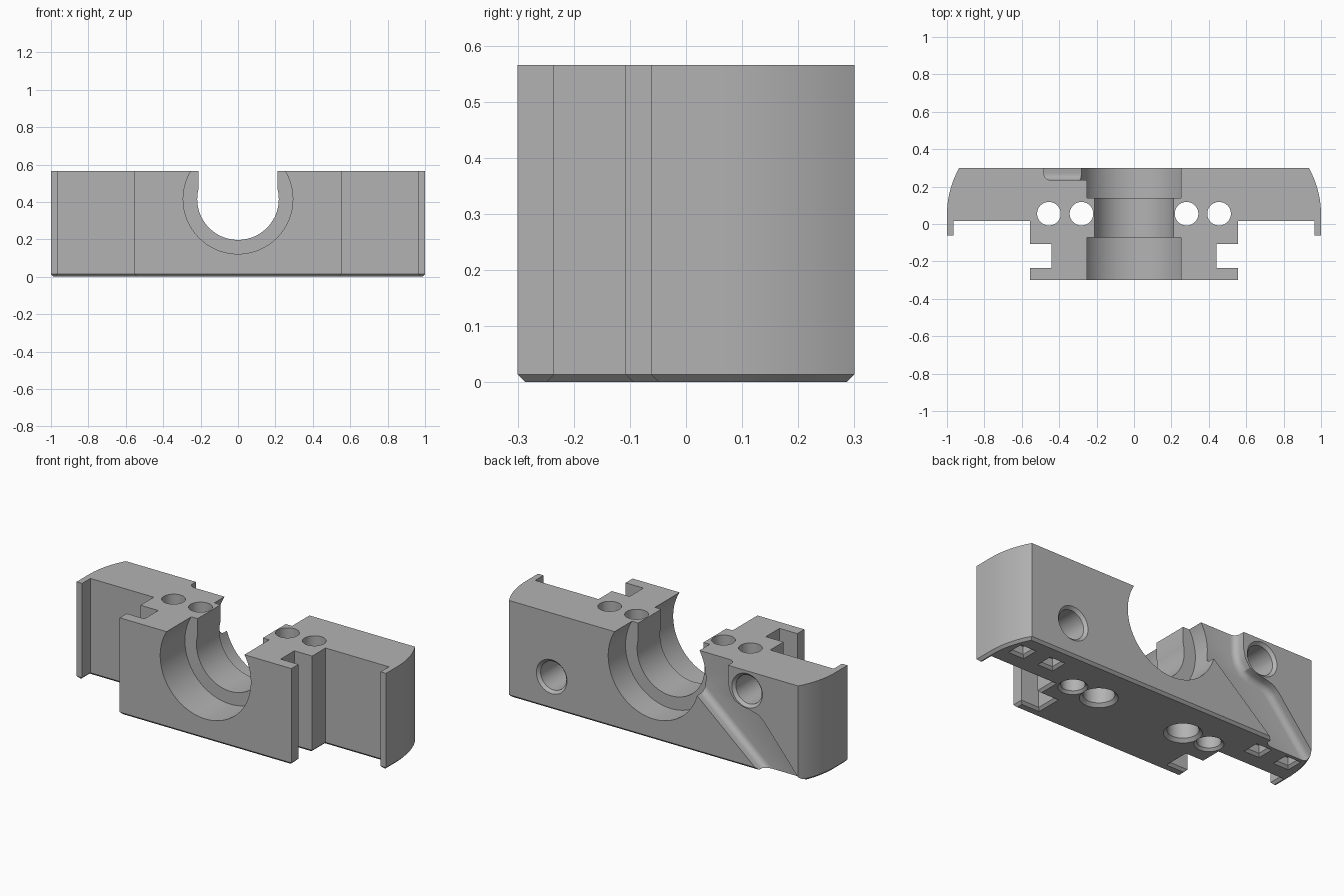
import bpy, bmesh, math
from mathutils import Matrix, Vector

cube = bpy.data.objects.get("Cube")
if cube:
    bpy.data.objects.remove(cube, do_unlink=True)

HEIGHT = 0.565
BACK = 0.3
CHAMFER = 0.014

steel = bpy.data.materials.new("grey_steel")
steel.use_nodes = True
grey = (0.45, 0.45, 0.45, 1)
steel.diffuse_color = grey
steel.node_tree.nodes["Principled BSDF"].inputs["Base Color"].default_value = grey


def finish(name, bm):
    bmesh.ops.recalc_face_normals(bm, faces=bm.faces)
    mesh = bpy.data.meshes.new(name)
    bm.to_mesh(mesh)
    bm.free()
    mesh.materials.append(steel)
    obj = bpy.data.objects.new(name, mesh)
    bpy.context.collection.objects.link(obj)
    return obj


def prism(name, points, start, end, along_y=False, bevel=0.0, segments=1):
    """Extrude an outline along z or y, easing the edges of the start face."""
    bm = bmesh.new()
    place = (lambda a, b: (a, start, b)) if along_y else (lambda a, b: (a, b, start))
    base = bm.faces.new([bm.verts.new(place(a, b)) for a, b in points])
    rim = list(base.edges)
    grown = bmesh.ops.extrude_face_region(bm, geom=[base], use_keep_orig=True)
    shift = Vector((0, end - start, 0) if along_y else (0, 0, end - start))
    bmesh.ops.translate(bm, vec=shift,
                        verts=[v for v in grown["geom"] if isinstance(v, bmesh.types.BMVert)])
    bmesh.ops.recalc_face_normals(bm, faces=bm.faces)
    if bevel:
        bmesh.ops.bevel(bm, geom=rim, offset=bevel, segments=segments,
                        profile=0.5, affect="EDGES")
    return finish(name, bm)


def turned(name, profile, location, axis="Z", sides=48):
    """Lathe a list of (radius, distance along the axis)."""
    bm = bmesh.new()
    rings = []
    for radius, along in profile:
        rings.append([bm.verts.new((radius * math.cos(i * math.tau / sides),
                                    radius * math.sin(i * math.tau / sides), along))
                      for i in range(sides)])
    for low, high in zip(rings, rings[1:]):
        for i in range(sides):
            j = (i + 1) % sides
            bm.faces.new((low[i], low[j], high[j], high[i]))
    bm.faces.new(rings[0][::-1])
    bm.faces.new(rings[-1])
    turn = Matrix.Rotation(-math.pi / 2, 4, "X") if axis == "Y" else Matrix()
    bm.transform(Matrix.Translation(location) @ turn)
    return finish(name, bm)


# Block: half outline with rounded end, hooked lip and T-shaped tongue
half = [(0.555, -BACK), (0.555, -0.235), (0.44, -0.235), (0.44, -0.108),
        (0.555, -0.108), (0.555, 0.015), (0.965, 0.015), (0.965, -0.062), (1, -0.062)]
arc_radius = 0.51
sweep = math.asin(0.25 / arc_radius)
for i in range(13):
    a = sweep * i / 12
    half.append((1 - arc_radius + arc_radius * math.cos(a), 0.05 + arc_radius * math.sin(a)))
outline = half + [(-x, y) for x, y in reversed(half)]
block = prism("clamp_block", outline, 0, HEIGHT, bevel=CHAMFER)

cutters = []

# Stepped bore running front to back, open at the top
bore_z = 0.415
cutters.append(turned("front_bore", [(0.293, -0.4), (0.293, -0.072)], (0, 0, bore_z), "Y", 96))
cutters.append(turned("rear_bore", [(0.293, 0.14), (0.293, 0.4)], (0, 0, bore_z), "Y", 96))
cutters.append(turned("neck_bore", [(0.218, -0.2), (0.218, 0.2)], (0, 0, bore_z), "Y", 96))
slot = 0.211
cutters.append(prism("neck_slot", [(-slot, bore_z), (slot, bore_z), (slot, 0.7), (-slot, 0.7)],
                     -0.2, 0.2, along_y=True))

# Vertical bolt holes, the inner pair counterbored from below
r, wide = 0.063, 0.082
for side in (-1, 1):
    cutters.append(turned("outer_bolt_hole",
                          [(r + 0.03, -0.016), (r, CHAMFER), (r, 0.7)],
                          (side * 0.455, 0.055, 0)))
    cutters.append(turned("inner_bolt_hole",
                          [(wide + 0.036, -0.018), (wide, 0.018), (wide, 0.18), (r, 0.18), (r, 0.7)],
                          (side * 0.281, 0.055, 0)))
    # Square sockets in the underside
    for x in (0.69, 0.885):
        s = 0.036
        cx = side * x
        square = [(cx + a * s, 0.165 + b * s) for a, b in ((-1, -1), (1, -1), (1, 1), (-1, 1))]
        cutters.append(prism("socket", square, -0.1, 0.06))
        rim = bmesh.new()
        bmesh.ops.create_cone(rim, cap_ends=True, segments=4, depth=0.028,
                              radius1=(s + 0.028) * math.sqrt(2), radius2=s * math.sqrt(2),
                              matrix=Matrix.Translation((cx, 0.165, 0))
                              @ Matrix.Rotation(math.pi / 4, 4, "Z"))
        cutters.append(finish("socket_rim", rim))

# Channel cut into the back, from the top down to the lower corner
channel = [(-0.19, 0.7), (-0.19, 0.416), (-0.28, 0.335), (-0.79, -0.1), (-1.04, -0.1),
           (-0.935, 0.03), (-0.715, 0.295), (-0.68, 0.325), (-0.63, 0.34), (-0.57, 0.35),
           (-0.525, 0.37), (-0.495, 0.41), (-0.482, 0.46), (-0.482, 0.7)]
cutters.append(prism("back_channel", channel, 0.235, 0.4, along_y=True, bevel=0.035, segments=5))

# Blind pin holes in the back
for x, z in ((0.658, 0.193), (-0.605, 0.45)):
    cutters.append(turned("pin_hole",
                          [(0.083, -0.22), (0.083, -0.016), (0.115, 0.016)],
                          (x, BACK, z), "Y"))

# Apply every cut, then drop the cutters
bpy.context.view_layer.objects.active = block
for cutter in cutters:
    cut = block.modifiers.new(cutter.name, "BOOLEAN")
    cut.operation = "DIFFERENCE"
    cut.solver = "EXACT"
    cut.object = cutter
    bpy.ops.object.modifier_apply(modifier=cut.name)
    bpy.data.objects.remove(cutter, do_unlink=True)

bpy.ops.object.select_all(action="DESELECT")
block.select_set(True)
bpy.ops.object.shade_smooth_by_angle(angle=math.radians(25))
